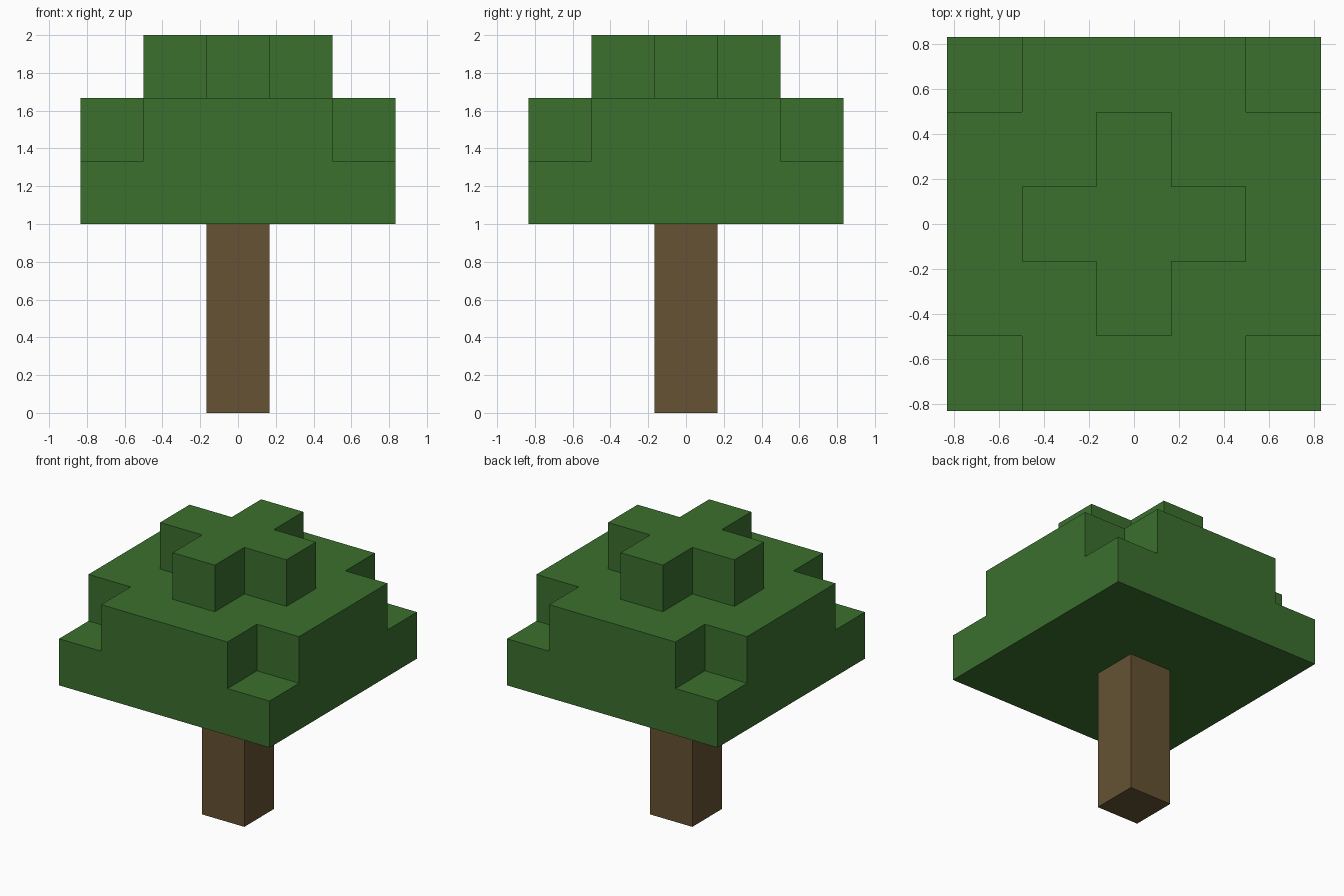
import bpy, bmesh, math
from mathutils import Vector

default = bpy.data.objects.get("Cube")
if default:
    bpy.data.objects.remove(default, do_unlink=True)

UNIT = 1 / 3  # edge of one block


def material(name, color):
    mat = bpy.data.materials.new(name)
    mat.use_nodes = True
    mat.diffuse_color = color
    bsdf = next(n for n in mat.node_tree.nodes if n.type == 'BSDF_PRINCIPLED')
    bsdf.inputs["Base Color"].default_value = color
    return mat


def block_part(name, cells, mat):
    """Build the outer skin of a set of unit blocks, merging flat areas."""
    bm = bmesh.new()
    for cell in cells:
        center = Vector(cell) + Vector((0, 0, 0.5))
        for axis in range(3):
            for sign in (-1, 1):
                normal = Vector((0, 0, 0))
                normal[axis] = sign
                if tuple(int(c + n) for c, n in zip(cell, normal)) in cells:
                    continue
                u = Vector((0, 0, 0))
                u[(axis + 1) % 3] = 0.5
                v = normal.cross(u)
                mid = center + normal / 2
                corners = (mid - u - v, mid + u - v, mid + u + v, mid - u + v)
                bm.faces.new([bm.verts.new(p * UNIT) for p in corners])
    bmesh.ops.remove_doubles(bm, verts=bm.verts, dist=0.001)
    bmesh.ops.dissolve_limit(bm, angle_limit=math.radians(1),
                             verts=bm.verts, edges=bm.edges)
    bmesh.ops.recalc_face_normals(bm, faces=bm.faces)
    mesh = bpy.data.meshes.new(name)
    bm.to_mesh(mesh)
    bm.free()
    mesh.materials.append(mat)
    obj = bpy.data.objects.new(name, mesh)
    bpy.context.collection.objects.link(obj)


def layer(radius, z, cut_corners):
    """Square layer of blocks, optionally without its four corner blocks."""
    span = range(-radius, radius + 1)
    return {(x, y, z) for x in span for y in span
            if not (cut_corners and abs(x) == radius and abs(y) == radius)}


bark = material("bark brown", (0.130, 0.084, 0.034, 1))
leaf = material("leaf green", (0.044, 0.162, 0.027, 1))

# Trunk: a column of three blocks
block_part("trunk", {(0, 0, z) for z in range(3)}, bark)

# Foliage: full square, notched square, then a small cross on top
foliage = layer(2, 3, False) | layer(2, 4, True) | layer(1, 5, True)
block_part("foliage", foliage, leaf)
